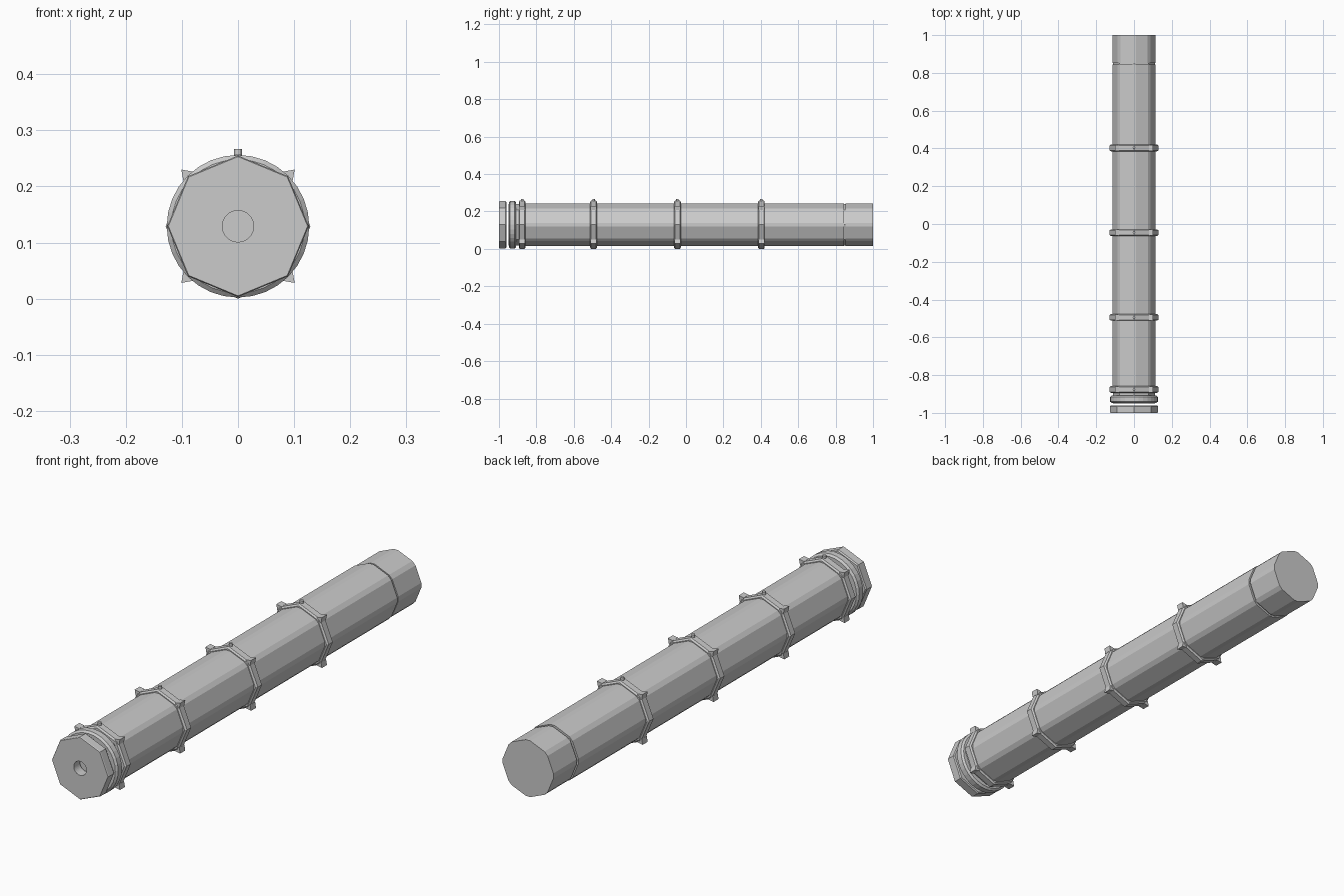
import bpy, bmesh
from math import sin, cos, pi, radians

if "Cube" in bpy.data.objects:
    bpy.data.objects.remove(bpy.data.objects["Cube"])

CZ = 0.129   # height of the long axis
OCT = [i * pi / 4 for i in range(8)]
# octagon with narrow chamfers along its corners
CHAMFERED = [a + s * radians(5) for a in OCT for s in (-1, 1)]
ROUND = [i * pi / 16 for i in range(32)]


def finish(name, bm):
    bmesh.ops.recalc_face_normals(bm, faces=bm.faces)
    mesh = bpy.data.meshes.new(name)
    bm.to_mesh(mesh)
    bm.free()
    obj = bpy.data.objects.new(name, mesh)
    bpy.context.collection.objects.link(obj)
    return obj


def tube(name, profile, angles):
    """Closed solid along y from (y, radius) pairs and corner angles."""
    bm = bmesh.new()
    loops = [[bm.verts.new((r * cos(a), y, CZ + r * sin(a))) for a in angles]
             for y, r in profile]
    n = len(angles)
    for p, q in zip(loops, loops[1:]):
        for i in range(n):
            j = (i + 1) % n
            bm.faces.new((p[i], p[j], q[j], q[i]))
    bm.faces.new(loops[0])
    bm.faces.new(loops[-1])
    return finish(name, bm)


def prism(name, outline, y0, y1):
    """Extrude an x, z outline along y."""
    bm = bmesh.new()
    face = bm.faces.new([bm.verts.new((x, y0, CZ + z)) for x, z in outline])
    new = bmesh.ops.extrude_face_region(bm, geom=[face])["geom"]
    bmesh.ops.translate(bm, vec=(0, y1 - y0, 0),
                        verts=[v for v in new if isinstance(v, bmesh.types.BMVert)])
    return finish(name, bm)


# main shaft, inner core and plain tail
tube("shaft", [(-0.865, 0.115), (0.845, 0.115)], CHAMFERED)
tube("core", [(-0.95, 0.11), (0.9, 0.11)], OCT)
tube("tail", [(0.853, 0.113), (1.0, 0.113)], CHAMFERED)

# front cap with a blind hole
cap = tube("front_cap", [(-1.0, 0.124), (-0.997, 0.126), (-0.965, 0.126),
                         (-0.96, 0.122)], OCT)
core = bpy.data.objects["core"]
cutter = tube("hole_cutter", [(-1.1, 0.028), (-0.96, 0.028)], ROUND)
cutter.hide_render = True
cutter.hide_viewport = True
for target in (cap, core):
    cut = target.modifiers.new("hole", 'BOOLEAN')
    cut.operation = 'DIFFERENCE'
    cut.solver = 'EXACT'
    cut.object = cutter

# rounded collar behind the cap
collar = tube("collar", [(-0.947, 0.119), (-0.94, 0.127), (-0.916, 0.127),
                         (-0.909, 0.119)], ROUND)

# octagonal bands with corner lugs and a top pin
for k, y in enumerate((-0.876, -0.494, -0.046, 0.403), 1):
    tube(f"band_{k}", [(y - 0.018, 0.122), (y - 0.013, 0.129),
                       (y + 0.013, 0.129), (y + 0.018, 0.122)], OCT)
    for sx in (-1, 1):
        for sz in (-1, 1):
            lug = [(0.101, 0.101), (0.097, 0.079), (0.08, 0.08), (0.079, 0.097)]
            prism(f"lug_{k}", [(sx * x, sz * z) for x, z in lug], y - 0.016, y + 0.016)
    bm = bmesh.new()
    bmesh.ops.create_cone(bm, cap_ends=True, segments=12, radius1=0.007,
                          radius2=0.007, depth=0.026)
    bmesh.ops.translate(bm, vec=(0, y, CZ + 0.125), verts=bm.verts)
    finish(f"pin_{k}", bm)
